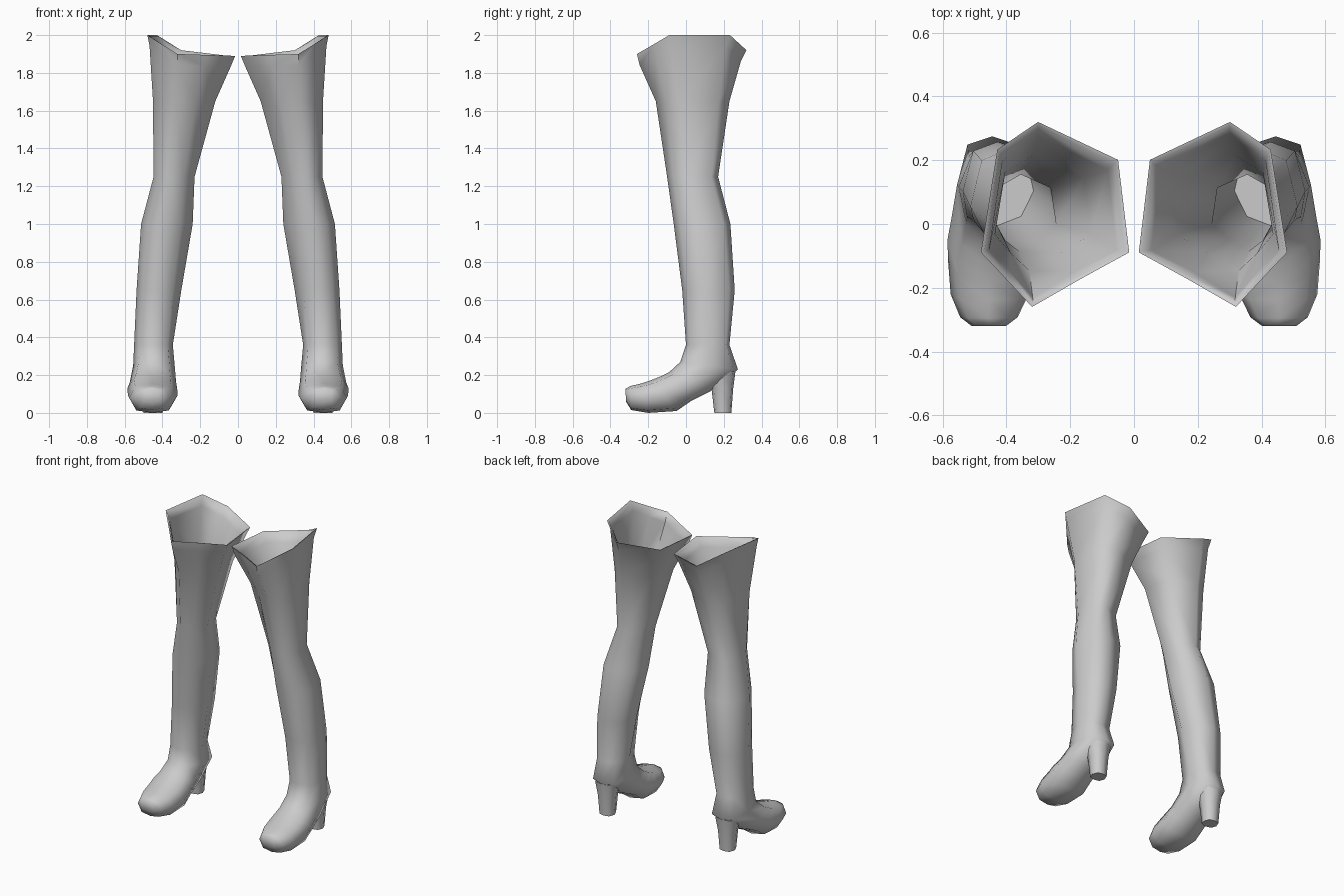
import bpy, bmesh, math
from mathutils import Vector

cube = bpy.data.objects.get("Cube")
if cube:
    bpy.data.objects.remove(cube)

grey = bpy.data.materials.new("plain grey")
grey.use_nodes = True
grey.diffuse_color = (0.6, 0.6, 0.6, 1)
grey.node_tree.nodes["Principled BSDF"].inputs["Base Color"].default_value = (0.6, 0.6, 0.6, 1)

# Eight-point sections, from the back round the outer side to the front
OCT = [(0, 1), (.7, .83), (1, 0), (.74, -.8), (0, -1), (-.74, -.8), (-1, 0), (-.7, .83)]
CUFF = [(.23, 1), (.78, .7), (1, -.41), (.66, -.7), (.31, -1), (-.34, -.7), (-1, -.41), (-.85, .59)]
CUFF_Z = [1.92, 2, 2, 1.95, 1.9, 1.895, 1.89, 1.89]


def ring(x0, x1, back, front, cuff=0.0):
    """Section spanning x0..x1 and a (y, z) back point to a (y, z) front point."""
    b, f = Vector((0, *back)), Vector((0, *front))
    pts = []
    for (u, v), (cu, cv) in zip(OCT, CUFF):
        u, v = u + (cu - u) * cuff, v + (cv - v) * cuff
        p = f.lerp(b, (v + 1) / 2)
        p.x = (x0 + x1) / 2 + u * (x1 - x0) / 2
        pts.append(p)
    return pts


def shrink(pts, amount, drop=0.0):
    mid = sum(pts, Vector()) / len(pts)
    out = []
    for p in pts:
        d = Vector((p.x - mid.x, p.y - mid.y, 0))
        out.append(p - d.normalized() * amount - Vector((0, 0, drop)))
    return out


def loft(name, rings, side, angle):
    bm = bmesh.new()
    loops = [[bm.verts.new((p.x * side, p.y, p.z)) for p in r] for r in rings]
    n = len(OCT)
    for a, b in zip(loops, loops[1:]):
        for i in range(n):
            j = (i + 1) % n
            bm.faces.new((a[i], a[j], b[j], b[i]))
    bm.faces.new(loops[0])
    bm.faces.new(loops[-1])
    bmesh.ops.recalc_face_normals(bm, faces=bm.faces)
    mesh = bpy.data.meshes.new(name)
    bm.to_mesh(mesh)
    bm.free()
    mesh.materials.append(grey)
    ob = bpy.data.objects.new(name, mesh)
    bpy.context.collection.objects.link(ob)
    bpy.ops.object.select_all(action='DESELECT')
    ob.select_set(True)
    bpy.context.view_layer.objects.active = ob
    bpy.ops.object.shade_smooth_by_angle(angle=math.radians(angle))


# Flared cuff with its slanted rim
rim = ring(.015, .48, (.32, 0), (-.26, 0), 1)
for p, z in zip(rim, CUFF_Z):
    p.z = z
under_rim = ring(.04, .468, (.29, 0), (-.245, 0), 1)
for p, z in zip(under_rim, CUFF_Z):
    p.z = z - .06

# Leg shaft: z, inner x, outer x, front y, back y, cuff shape
SHAFT = [
    (1.65, .12, .45, -.16, .23, .9),
    (1.25, .23, .447, -.10, .17, .7),
    (1.0, .24, .513, -.065, .235, .5),
    (.65, .30, .537, -.02, .258, .3),
    (.36, .345, .55, 0, .23, 0),
]
shaft = [ring(x0, x1, (yb, z), (yf, z), c) for z, x0, x1, yf, yb, c in SHAFT]

# Foot from ankle to toe: inner x, outer x, back or sole point, top point
FOOT = [
    (.335, .555, (.275, .23), (-.03, .27)),
    (.328, .572, (.13, .115), (-.09, .215)),
    (.322, .585, (.03, .065), (-.13, .195)),
    (.32, .583, (-.05, .01), (-.18, .175)),
    (.33, .575, (-.2, 0), (-.24, .155)),
    (.365, .545, (-.29, .015), (-.295, .142)),
    (.40, .51, (-.318, .06), (-.32, .128)),
]
foot = [ring(*f) for f in FOOT]

# Hollow lining below the rim
lining = [shrink(r, .015) for r in reversed(shaft[:4])]
lining += [shrink(under_rim, .015), shrink(rim, .012, .005)]

# Block heel, widening up into the sole
heel = [
    ring(.40, .50, (.24, 0), (.15, 0)),
    ring(.39, .51, (.25, .13), (.135, .13)),
    ring(.37, .53, (.262, .22), (.11, .22)),
]

for side, label in ((1, "left"), (-1, "right")):
    loft(label + "_boot", lining + [rim, under_rim] + shaft + foot, side, 75)
    loft(label + "_heel", heel, side, 60)
